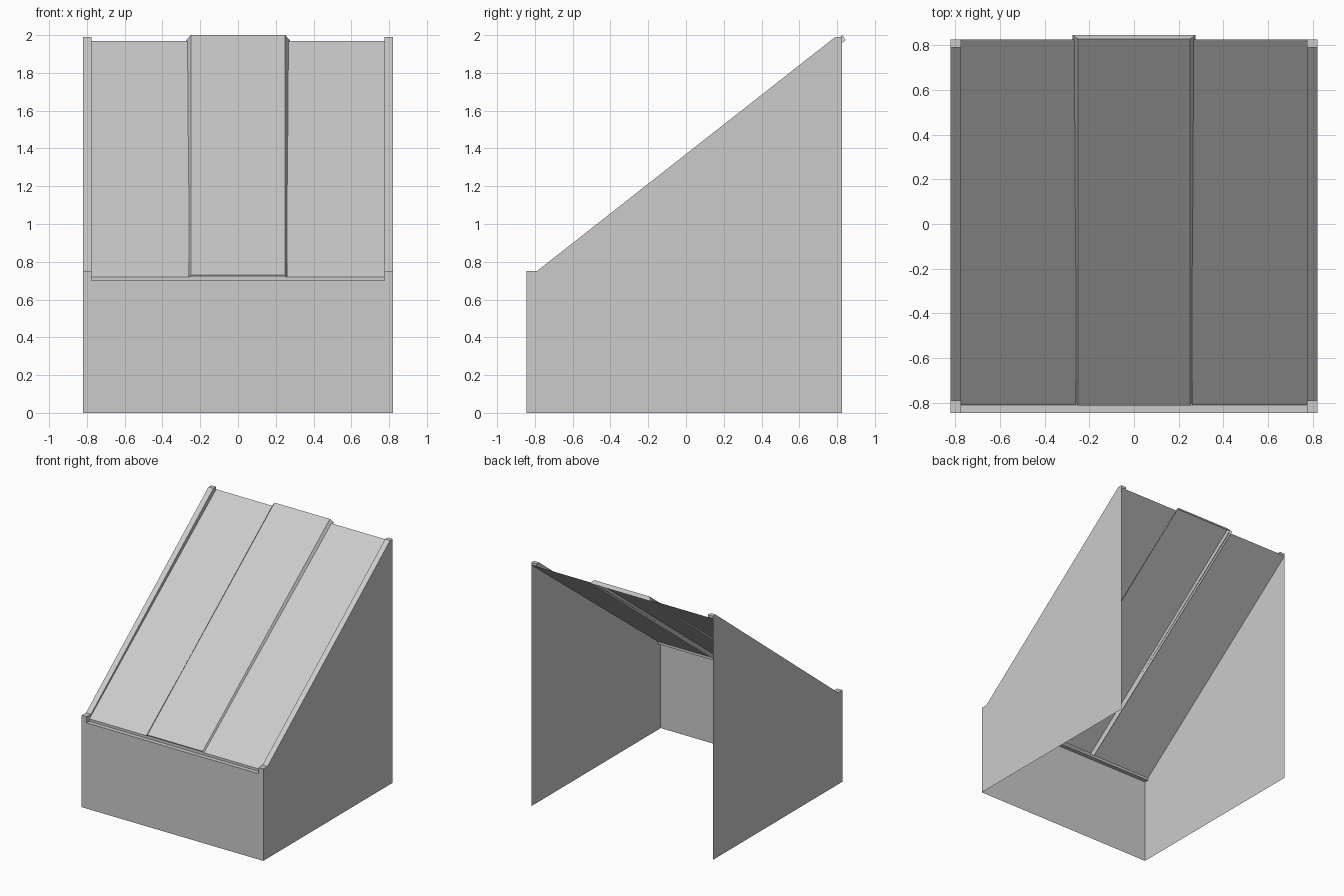
import bpy
import bmesh

cube = bpy.data.objects.get("Cube")
if cube:
    bpy.data.objects.remove(cube, do_unlink=True)

grey = bpy.data.materials.new("light_grey")
grey.use_nodes = True
colour = (0.6, 0.6, 0.6, 1)
grey.diffuse_color = colour
grey.node_tree.nodes["Principled BSDF"].inputs["Base Color"].default_value = colour

HALF, INNER = 0.82, 0.775
FRONT, BACK = -0.845, 0.825


def build(name, polygons):
    """Make an object from a few polygons, welding shared corners."""
    bm = bmesh.new()
    for points in polygons:
        bm.faces.new([bm.verts.new(p) for p in points])
    bmesh.ops.remove_doubles(bm, verts=bm.verts, dist=0.0005)
    bmesh.ops.recalc_face_normals(bm, faces=bm.faces)
    mesh = bpy.data.meshes.new(name)
    bm.to_mesh(mesh)
    bm.free()
    mesh.materials.append(grey)
    obj = bpy.data.objects.new(name, mesh)
    bpy.context.collection.objects.link(obj)
    return obj


def strip(profile, x0, x1):
    """Sweep an open (y, z) profile across x."""
    return [[(x0, *a), (x1, *a), (x1, *b), (x0, *b)]
            for a, b in zip(profile, profile[1:])]


# Side walls, each with a raised curb along its sloping top
curb_top = [(FRONT, 0.70), (FRONT, 0.75), (-0.79, 0.75),
            (0.79, 1.99), (BACK, 1.99), (BACK, 1.97)]
curb_base = [(BACK, 1.97), (-0.81, 0.72), (-0.81, 0.70), (FRONT, 0.70)]
for side, name in ((1, "left"), (-1, "right")):
    outer, inner = side * HALF, side * INNER
    wall = [(outer, y, z) for y, z in [(FRONT, 0)] + curb_top + [(BACK, 0)]]
    build(name + "_side_wall", [wall])
    loop = curb_top + curb_base[1:]
    cap = [(inner, y, z) for y, z in loop[:-1]]
    build(name + "_curb", strip(loop, outer, inner) + [cap])

# Front wall
build("front_wall", strip([(FRONT, 0), (FRONT, 0.70)], -HALF, HALF))

# Roof sheets with the narrow shelf and riser along the front
sheet = [(-0.81, 0.72), (BACK, 1.97)]
for side, name in ((1, "left"), (-1, "right")):
    build(name + "_roof_panel", strip(sheet, side * 0.26, side * INNER))
build("front_shelf", strip([(FRONT, 0.70), (-0.81, 0.70), (-0.81, 0.72)], -INNER, INNER))

# Raised centre panel with splayed flanges and a turned-down back edge
lower, upper = (-0.813, 0.73), (0.828, 2.0)
low_drop, up_drop = (-0.798, 0.703), (0.845, 1.973)
centre = strip([lower, upper], -0.25, 0.25)
for s in (1, -1):
    centre.append([(s * 0.25, *lower), (s * 0.25, *upper),
                   (s * 0.275, *up_drop), (s * 0.265, *low_drop)])
for top, drop, w in ((upper, up_drop, 0.275), (lower, low_drop, 0.265)):
    centre.append([(-0.25, *top), (0.25, *top), (w, *drop), (-w, *drop)])
build("centre_roof_panel", centre)
